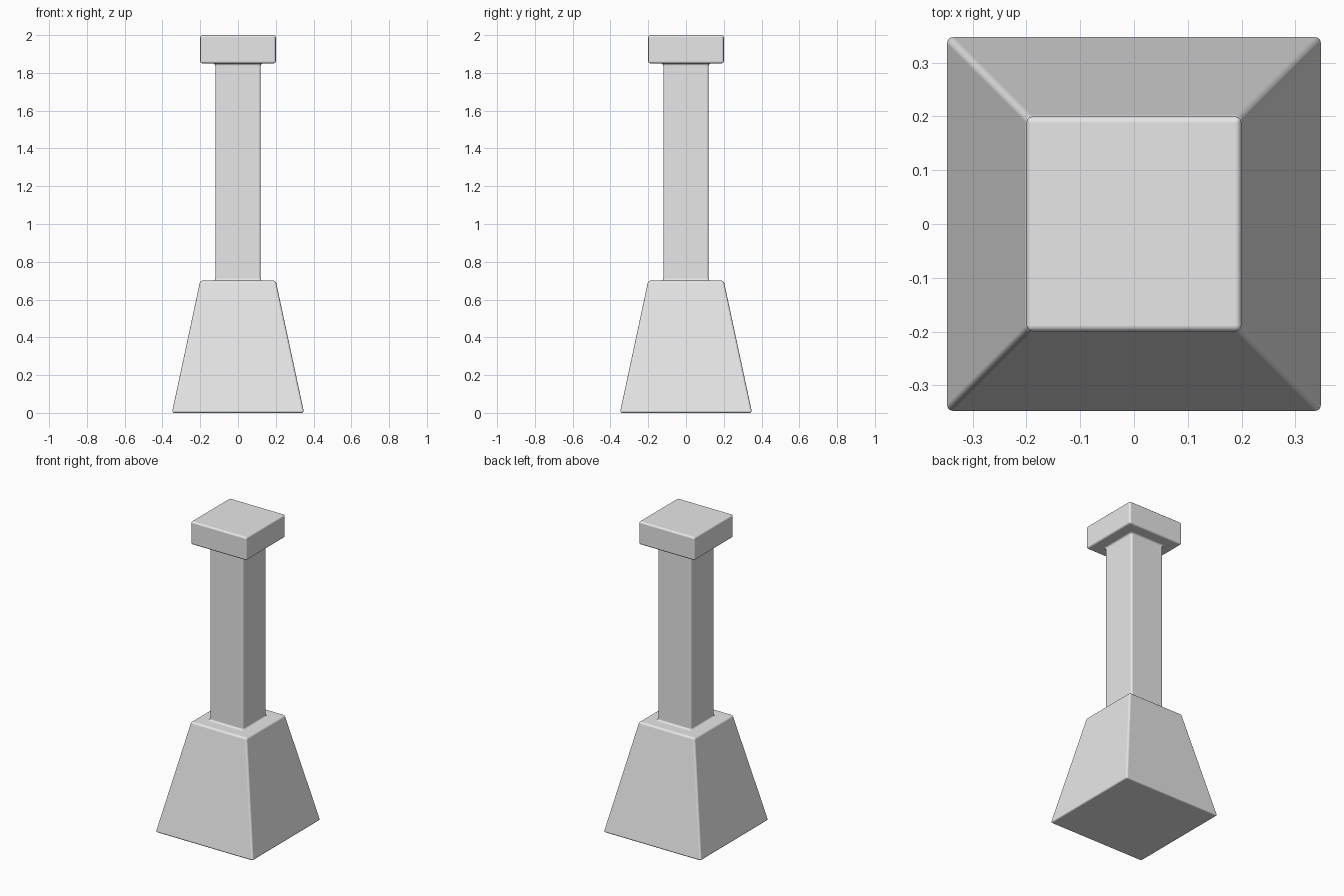
import bpy
import bmesh

cube = bpy.data.objects.get("Cube")
if cube:
    bpy.data.objects.remove(cube, do_unlink=True)

# Single light grey material
grey = bpy.data.materials.new("light_grey")
grey.use_nodes = True
color = (0.8, 0.8, 0.8, 1.0)
grey.diffuse_color = color
grey.node_tree.nodes["Principled BSDF"].inputs["Base Color"].default_value = color

# Square sections from bottom to top: half width, height
SECTIONS = [
    (0.35, 0.0), (0.20, 0.70),    # tapered base
    (0.12, 0.70), (0.12, 1.85),   # shaft
    (0.20, 1.85), (0.20, 2.0),    # cap
]
CORNERS = [(-1, -1), (1, -1), (1, 1), (-1, 1)]

# One continuous skin through the sections
bm = bmesh.new()
rings = [[bm.verts.new((sx * w, sy * w, z)) for sx, sy in CORNERS]
         for w, z in SECTIONS]
for low, high in zip(rings, rings[1:]):
    for i in range(4):
        j = (i + 1) % 4
        bm.faces.new((low[i], low[j], high[j], high[i]))
bm.faces.new(rings[0][::-1])
bm.faces.new(rings[-1])
bmesh.ops.recalc_face_normals(bm, faces=bm.faces[:])

mesh = bpy.data.meshes.new("pillar")
bm.to_mesh(mesh)
bm.free()
mesh.materials.append(grey)
pillar = bpy.data.objects.new("pillar", mesh)
bpy.context.collection.objects.link(pillar)

# Softly rounded edges with flat main faces
for poly in mesh.polygons:
    poly.use_smooth = True
bevel = pillar.modifiers.new("rounded_edges", 'BEVEL')
bevel.width = 0.012
bevel.segments = 3
bevel.limit_method = 'ANGLE'
bevel.harden_normals = True
